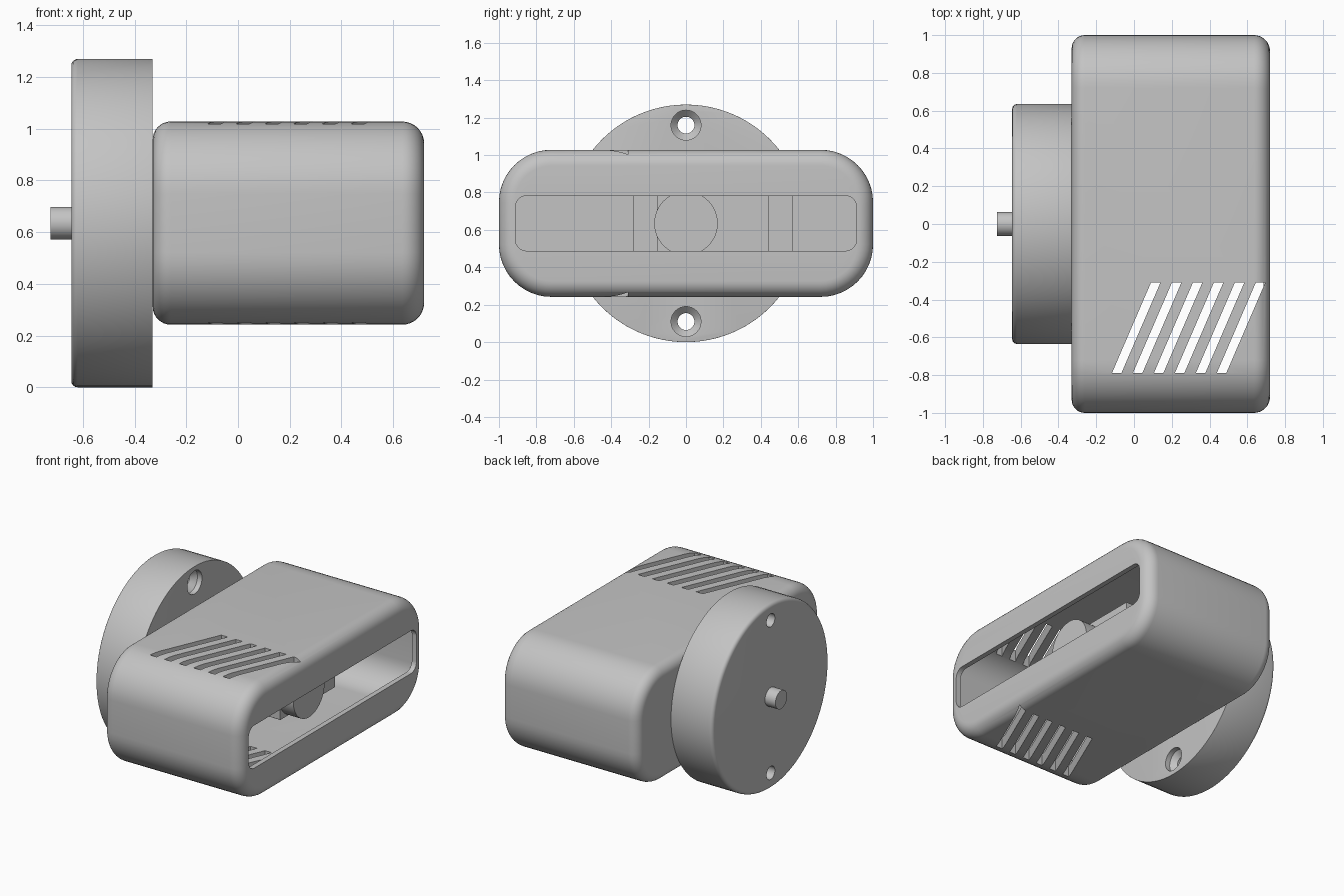
import bpy, bmesh, math

cube = bpy.data.objects.get("Cube")
if cube:
    bpy.data.objects.remove(cube, do_unlink=True)

MID = 0.635  # height of the shared axis

grey = bpy.data.materials.new("plain grey")
grey.use_nodes = True
colour = (0.55, 0.55, 0.55, 1)
grey.diffuse_color = colour
grey.node_tree.nodes["Principled BSDF"].inputs["Base Color"].default_value = colour


def rounded_ring(hy, hz, r, seg):
    """Points of a rounded rectangle in the yz plane."""
    pts = []
    for q, (sy, sz) in enumerate([(1, 1), (-1, 1), (-1, -1), (1, -1)]):
        for i in range(seg + 1):
            a = math.pi / 2 * (q + i / seg)
            pts.append((sy * (hy - r) + r * math.cos(a), sz * (hz - r) + r * math.sin(a)))
    return pts


def loft(name, stations, hy, hz, r, y=0, z=MID, seg=12):
    """Solid along x; stations are (x, inset) pairs."""
    bm = bmesh.new()
    rings = []
    for x, d in stations:
        ring = rounded_ring(hy - d, hz - d, r - d, seg)
        rings.append([bm.verts.new((x, y + p[0], z + p[1])) for p in ring])
    n = len(rings[0])
    for a, b in zip(rings, rings[1:]):
        for i in range(n):
            j = (i + 1) % n
            bm.faces.new((a[i], a[j], b[j], b[i]))
    bm.faces.new(rings[0])
    bm.faces.new(rings[-1])
    bmesh.ops.remove_doubles(bm, verts=bm.verts, dist=1e-5)
    bmesh.ops.recalc_face_normals(bm, faces=bm.faces)
    mesh = bpy.data.meshes.new(name)
    bm.to_mesh(mesh)
    bm.free()
    mesh.materials.append(grey)
    ob = bpy.data.objects.new(name, mesh)
    bpy.context.collection.objects.link(ob)
    return ob


def fillet(x0, x1, r0, r1, steps=8):
    """Stations with rounded ends."""
    arc = [math.pi / 2 * i / steps for i in range(steps + 1)]
    start = [(x0 + r0 * (1 - math.sin(a)), r0 * (1 - math.cos(a))) for a in reversed(arc)]
    end = [(x1 - r1 * (1 - math.sin(a)), r1 * (1 - math.cos(a))) for a in arc]
    return start[::-1] + end[::-1] if start[0][0] > start[-1][0] else start + end[::1]


def activate(ob):
    bpy.ops.object.select_all(action="DESELECT")
    ob.select_set(True)
    bpy.context.view_layer.objects.active = ob


def cut(target, cutter):
    mod = target.modifiers.new("cut", "BOOLEAN")
    mod.operation, mod.solver, mod.object = "DIFFERENCE", "EXACT", cutter
    activate(target)
    bpy.ops.object.modifier_apply(modifier=mod.name)
    bpy.data.objects.remove(cutter, do_unlink=True)


def vent_cutter(x, z0, z1):
    """Slanted slot prism."""
    w, lean = 0.05, 0.207
    base = [(x, -0.79), (x + w, -0.79), (x + w + lean, -0.31), (x + lean, -0.31)]
    bm = bmesh.new()
    low = [bm.verts.new((*p, z0)) for p in base]
    high = [bm.verts.new((*p, z1)) for p in base]
    bm.faces.new(low[::-1])
    bm.faces.new(high)
    for i in range(4):
        j = (i + 1) % 4
        bm.faces.new((low[i], low[j], high[j], high[i]))
    mesh = bpy.data.meshes.new("vent_cutter")
    bm.to_mesh(mesh)
    bm.free()
    ob = bpy.data.objects.new("vent_cutter", mesh)
    bpy.context.collection.objects.link(ob)
    return ob


def rounded_stations(x0, x1, r0, r1, steps=8):
    arc = [math.pi / 2 * i / steps for i in range(steps + 1)]
    head = [(x0 + r0 * (1 - math.cos(a)), r0 * (1 - math.sin(a))) for a in arc]
    tail = [(x1 - r1 * (1 - math.cos(a)), r1 * (1 - math.sin(a))) for a in reversed(arc)]
    return head + tail


# Hollow rounded housing with a long front opening
housing = loft("housing", rounded_stations(-0.33, 0.72, 0.07, 0.085), 1.0, 0.393, 0.28)
cut(housing, loft("cavity", [(-0.25, 0), (0.685, 0)], 0.92, 0.313, 0.2))
cut(housing, loft("opening", [(0.6, 0), (0.8, 0)], 0.912, 0.147, 0.06))

# Slanted vents, top and bottom
for i in range(6):
    for z0, z1 in ((0.15, 0.4), (0.87, 1.1)):
        cut(housing, vent_cutter(-0.117 + 0.111 * i, z0, z1))

# Round mounting disc with two countersunk screw holes
disc = loft("mounting_disc", rounded_stations(-0.645, -0.33, 0.025, 0.001, 4),
            0.635, 0.635, 0.635, seg=24)
for side in (-1, 1):
    hole = [(-0.7, 0.035), (-0.4, 0.035), (-0.365, 0), (-0.3, 0)]
    cut(disc, loft("screw_hole", hole, 0.08, 0.08, 0.08, z=MID + side * 0.525, seg=8))

# Motor inside the housing, and the shaft behind the disc
parts = [
    housing, disc,
    loft("shaft", [(-0.725, 0), (-0.6, 0)], 0.063, 0.063, 0.063),
    loft("motor_body", [(-0.25, 0), (0.43, 0)], 0.2975, 0.16, 0.002, y=0.1425, seg=1),
    loft("motor_flange", [(0.25, 0), (0.32, 0)], 0.425, 0.16, 0.002, y=0.145, seg=1),
    loft("motor_boss", [(0.4, 0), (0.54, 0)], 0.17, 0.17, 0.17),
]

for ob in parts:
    activate(ob)
    bpy.ops.object.shade_smooth_by_angle(angle=math.radians(30))
